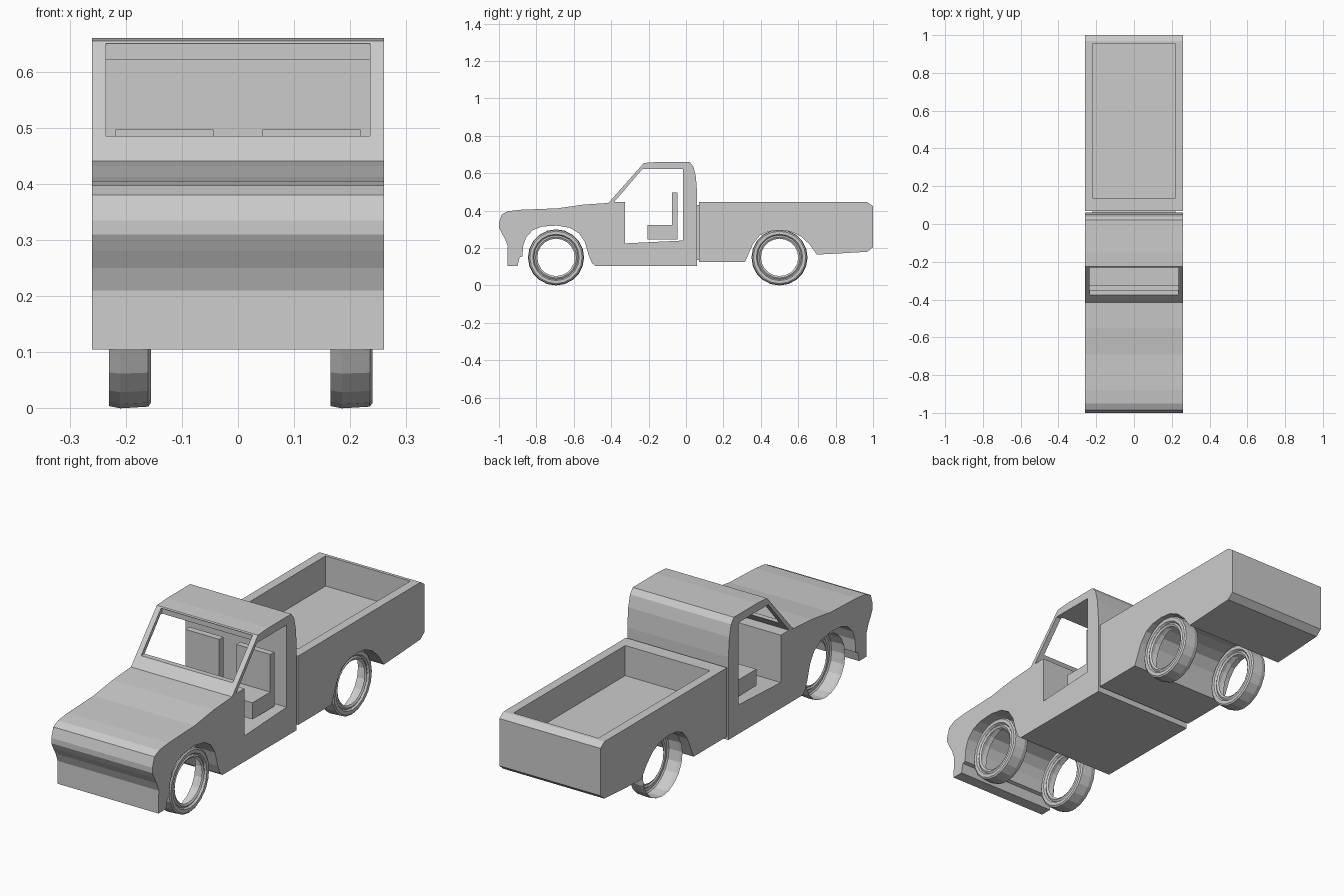
import bpy, bmesh, math

if "Cube" in bpy.data.objects:
    bpy.data.objects.remove(bpy.data.objects["Cube"])

grey = bpy.data.materials.new("plain grey")
grey.diffuse_color = (0.6, 0.6, 0.6, 1)
grey.use_nodes = True
grey.node_tree.nodes["Principled BSDF"].inputs["Base Color"].default_value = grey.diffuse_color


def make_object(name, bm, recalc=True):
    if recalc:
        bmesh.ops.recalc_face_normals(bm, faces=bm.faces[:])
    mesh = bpy.data.meshes.new(name)
    bm.to_mesh(mesh)
    bm.free()
    mesh.materials.append(grey)
    obj = bpy.data.objects.new(name, mesh)
    bpy.context.collection.objects.link(obj)
    return obj


def prism(name, profile, x0, x1):
    """Extrude a side profile of (y, z) points from x0 to x1."""
    bm = bmesh.new()
    a = [bm.verts.new((x0, y, z)) for y, z in profile]
    b = [bm.verts.new((x1, y, z)) for y, z in profile]
    bm.faces.new(a)
    bm.faces.new(b[::-1])
    n = len(profile)
    for i in range(n):
        j = (i + 1) % n
        bm.faces.new((a[i], b[i], b[j], a[j]))
    return make_object(name, bm)


def rect(y0, y1, z0, z1):
    return [(y0, z0), (y1, z0), (y1, z1), (y0, z1)]


def cut(obj, cutter):
    mod = obj.modifiers.new("cut", 'BOOLEAN')
    mod.operation = 'DIFFERENCE'
    mod.solver = 'EXACT'
    mod.object = cutter
    bpy.context.view_layer.objects.active = obj
    bpy.ops.object.modifier_apply(modifier=mod.name)
    bpy.data.objects.remove(cutter)


W = 0.26

# Hood and cab, with the front wheel arch in the profile
cab = prism("cab_and_hood", [
    (-0.955, 0.105), (-0.953, 0.21), (-0.968, 0.25), (-0.985, 0.28),
    (-1.0, 0.31), (-1.0, 0.335), (-0.985, 0.38), (-0.95, 0.397),
    (-0.88, 0.405), (-0.69, 0.412), (-0.55, 0.432), (-0.415, 0.441),
    (-0.225, 0.655), (-0.15, 0.66), (0.02, 0.66), (0.04, 0.635),
    (0.053, 0.58), (0.06, 0.49), (0.06, 0.105),
    (-0.485, 0.105), (-0.503, 0.12), (-0.52, 0.16), (-0.54, 0.23),
    (-0.57, 0.277), (-0.62, 0.308), (-0.69, 0.32), (-0.77, 0.315),
    (-0.82, 0.295), (-0.853, 0.26), (-0.87, 0.215), (-0.875, 0.155),
    (-0.89, 0.15), (-0.9, 0.105)], -W, W)

# Door openings and cabin space
cut(cab, prism("door_cutter", [
    (-0.325, 0.225), (-0.015, 0.24), (-0.015, 0.622), (-0.233, 0.622),
    (-0.385, 0.445), (-0.325, 0.445)], -0.4, 0.4))

# Windscreen opening
cut(cab, prism("windscreen_cutter", [
    (-0.5, 0.485), (-0.3, 0.485), (-0.222, 0.6), (-0.222, 0.65),
    (-0.5, 0.65)], -0.235, 0.235))

# Load bed with rear wheel arch
bed = prism("load_bed", [
    (0.07, 0.125), (0.315, 0.125), (0.335, 0.17), (0.36, 0.225),
    (0.395, 0.268), (0.44, 0.288), (0.5, 0.295), (0.56, 0.288),
    (0.615, 0.262), (0.66, 0.22), (0.685, 0.185), (0.7, 0.165),
    (0.8, 0.17), (0.97, 0.18), (1.0, 0.205), (1.0, 0.425),
    (0.97, 0.445), (0.07, 0.445)], -W, W)
cut(bed, prism("bed_cutter", rect(0.135, 0.955, 0.305, 0.6), -0.218, 0.218))

# Strip joining cab and bed
prism("bed_connector", rect(0.055, 0.075, 0.135, 0.43), -0.22, 0.22)

# Seats
for side, x0 in (("left", -0.218), ("right", 0.044)):
    prism("seat_" + side, [
        (-0.205, 0.245), (-0.045, 0.245), (-0.045, 0.497), (-0.075, 0.497),
        (-0.075, 0.322), (-0.205, 0.322)], x0, x0 + 0.174)


def wheel(name, x, y):
    """Open-backed tyre shell with a stepped rim on the +x side."""
    section = [(0.0, 0.146), (0.02, 0.15), (0.07, 0.147), (0.075, 0.14),
               (0.075, 0.124), (0.067, 0.118), (0.072, 0.11), (0.066, 0.1)]
    sides = 20
    bm = bmesh.new()
    rings = []
    for px, r in section:
        rings.append([bm.verts.new((
            x + px,
            y + r * math.sin(2 * math.pi * k / sides),
            0.15 - r * math.cos(2 * math.pi * k / sides)))
            for k in range(sides)])
    for a, b in zip(rings, rings[1:]):
        for k in range(sides):
            j = (k + 1) % sides
            bm.faces.new((a[k], b[k], b[j], a[j]))
    # make the tread face outwards
    bm.normal_update()
    f = bm.faces[:][sides]
    c = f.calc_center_median()
    if f.normal.y * (c.y - y) + f.normal.z * (c.z - 0.15) < 0:
        bmesh.ops.reverse_faces(bm, faces=bm.faces[:])
    make_object(name, bm, recalc=False)


# Wheels
for end, y in (("front", -0.695), ("rear", 0.5)):
    wheel("wheel_" + end + "_right", 0.165, y)
    wheel("wheel_" + end + "_left", -0.23, y)
